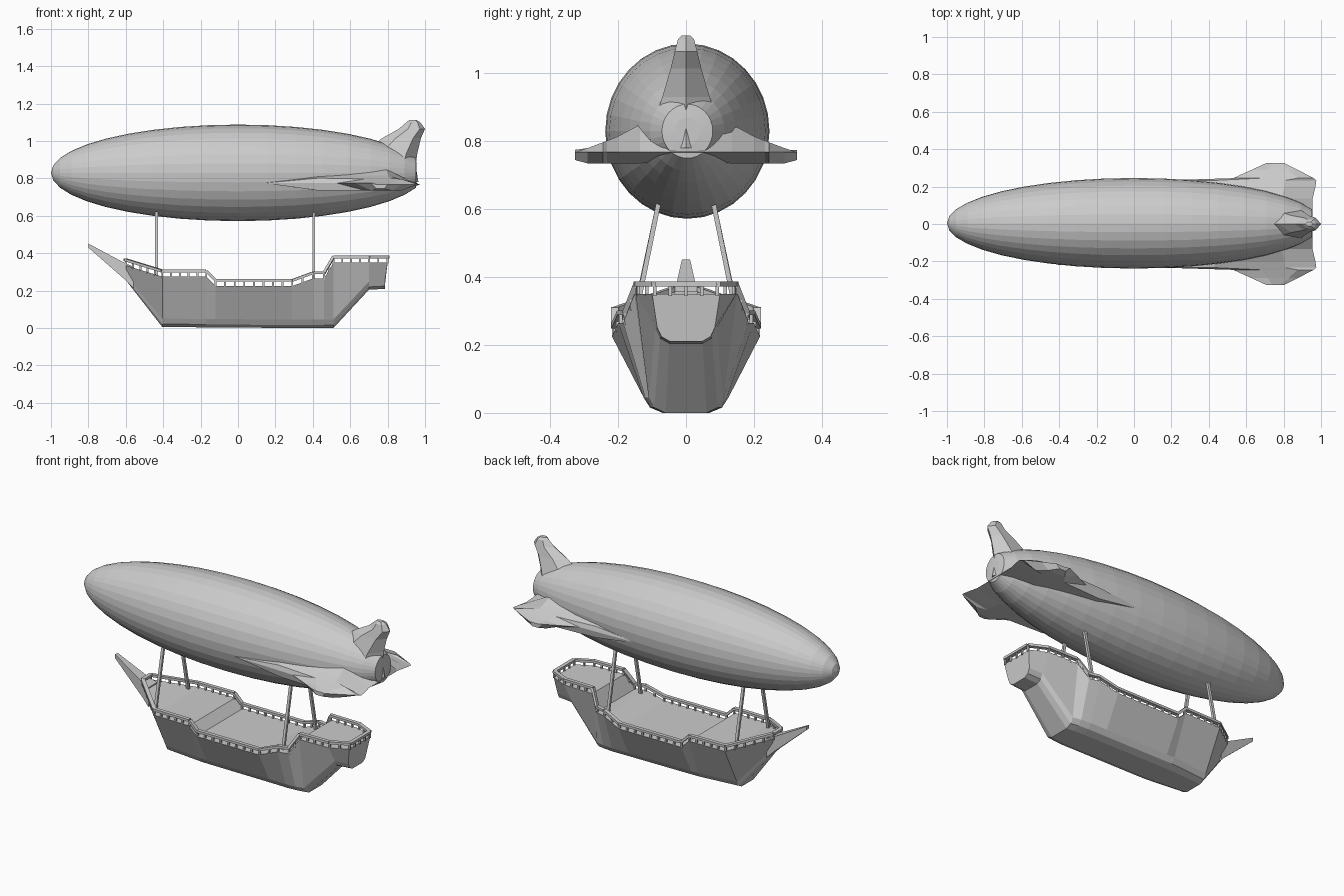
import bpy, bmesh, math
from mathutils import Vector

if "Cube" in bpy.data.objects:
    bpy.data.objects.remove(bpy.data.objects["Cube"])


def make(name, bm):
    bmesh.ops.recalc_face_normals(bm, faces=bm.faces[:])
    me = bpy.data.meshes.new(name)
    bm.to_mesh(me)
    bm.free()
    ob = bpy.data.objects.new(name, me)
    bpy.context.collection.objects.link(ob)
    return ob


def add_loft(bm, rings):
    """Skin a row of closed rings and cap both ends."""
    rows = [[bm.verts.new(p) for p in r] for r in rings]
    n = len(rows[0])
    for a, b in zip(rows, rows[1:]):
        for i in range(n):
            j = (i + 1) % n
            bm.faces.new((a[i], a[j], b[j], b[i]))
    bm.faces.new(rows[0][::-1])
    bm.faces.new(rows[-1])


def loft(name, rings):
    bm = bmesh.new()
    add_loft(bm, rings)
    return make(name, bm)


def add_beam(bm, p, q, w, h):
    """Rectangular bar from p to q, w wide and h high."""
    p, q = Vector(p), Vector(q)
    d = (q - p).normalized()
    ref = Vector((0, 0, 1)) if abs(d.z) < 0.8 else Vector((1, 0, 0))
    s = d.cross(ref).normalized()
    u = s.cross(d)
    add_loft(bm, [[c + s * a * w / 2 + u * b * h / 2
                   for a, b in ((-1, -1), (1, -1), (1, 1), (-1, 1))] for c in (p, q)])


# Balloon: ellipsoid along x, squared off at the tail
bm = bmesh.new()
bmesh.ops.create_uvsphere(bm, u_segments=32, v_segments=20, radius=1)
for v in bm.verts:
    x, y, z = v.co
    v.co = (min(z, 0.955), 0.004 + y * 0.242, 0.83 + x * 0.258)
make("balloon", bm)


# Fins: six-sided sections lofted from root to tip
def fin_section(x0, x1, lo, hi, lead, trail):
    n = x1 - x0
    return [(x0, lead), (x0 + .35 * n, hi), (x0 + .8 * n, hi),
            (x1, trail), (x0 + .8 * n, lo), (x0 + .35 * n, lo)]


wing = [  # y, front x, back x, low z, high z
    (0.06, 0.14, 0.955, 0.74, 0.925), (0.135, 0.14, 0.955, 0.735, 0.85),
    (0.20, 0.14, 0.97, 0.735, 0.815), (0.233, 0.14, 0.975, 0.735, 0.802),
    (0.245, 0.53, 0.96, 0.735, 0.797), (0.29, 0.63, 0.875, 0.735, 0.78),
    (0.327, 0.71, 0.80, 0.745, 0.768)]
full = [(-w[0],) + w[1:] for w in wing[::-1]] + wing
loft("side_fins", [[(x, y, z) for x, z in fin_section(x0, x1, lo, hi, .775, .768)]
                   for y, x0, x1, lo, hi in full])

top_fin = [  # z, front x, back x, half thickness
    (0.78, 0.60, 0.965, 0.11), (0.87, 0.62, 0.95, 0.09), (0.93, 0.66, 0.958, 0.07),
    (1.015, 0.77, 0.978, 0.045), (1.065, 0.86, 1.0, 0.033), (1.10, 0.90, 0.975, 0.024),
    (1.112, 0.915, 0.955, 0.012)]
loft("top_fin", [[(x, y, z) for x, y in fin_section(x0, x1, -t, t, 0, 0)]
                 for z, x0, x1, t in top_fin])

# Hull: U-shaped stations from bow to stern, deck closes the top
stations = [  # x top, x keel, half deck, deck z, half bottom, keel z
    (-0.60, -0.595, 0.045, 0.335, 0.02, 0.25),
    (-0.405, -0.405, 0.215, 0.275, 0.10, 0.006),
    (-0.17, -0.17, 0.218, 0.275, 0.125, 0.004),
    (-0.12, -0.12, 0.218, 0.225, 0.125, 0.003),
    (0.29, 0.29, 0.218, 0.225, 0.125, 0.001),
    (0.40, 0.40, 0.20, 0.265, 0.125, 0.0),
    (0.46, 0.46, 0.185, 0.265, 0.12, 0.0),
    (0.51, 0.51, 0.152, 0.35, 0.11, 0.0),
    (0.70, 0.70, 0.148, 0.35, 0.09, 0.205),
    (0.80, 0.785, 0.10, 0.35, 0.085, 0.21)]
rings = []
for xt, xk, h, zd, hb, zk in stations:
    r = min(0.045, (zd - zk) * 0.3)
    half = [(xt, h, zd), (xk, hb, zk + r), (xk, hb * .85, zk + r * .35), (xk, hb * .55, zk)]
    rings.append(half + [(x, -y, z) for x, y, z in half[::-1]])
loft("hull", rings)

# Bowsprit: tapered beam
loft("bowsprit", [[(x, s * w, z) for s, z in ((-1, lo), (1, lo), (1, hi), (-1, hi))]
                  for x, w, lo, hi in ((-0.56, 0.042, 0.215, 0.33), (-0.60, 0.036, 0.255, 0.345),
                                       (-0.80, 0.012, 0.43, 0.452))])

# Railing: top bar and posts following the deck edge
side = [Vector((s[0], s[2] - 0.008, s[3])) for s in stations]
path = side + [Vector((p.x, -p.y, p.z)) for p in side[::-1]]
bars, posts = bmesh.new(), bmesh.new()
up = Vector((0, 0, 0.03))
for a, b in zip(path, path[1:] + path[:1]):
    add_beam(bars, a + up, b + up, 0.022, 0.014)
    n = max(1, round((b - a).length / 0.05))
    for i in range(n):
        p = a.lerp(b, i / n)
        add_beam(posts, p - up * .2, p + up, 0.01, 0.01)
make("rail_bar", bars)
make("rail_posts", posts)

# Struts carrying the hull under the balloon
bm = bmesh.new()
for x, z in ((-0.435, 0.27), (0.405, 0.255)):
    for s in (-1, 1):
        add_beam(bm, (x, s * 0.155, z), (x, s * 0.08, 0.622), 0.014, 0.016)
make("struts", bm)
